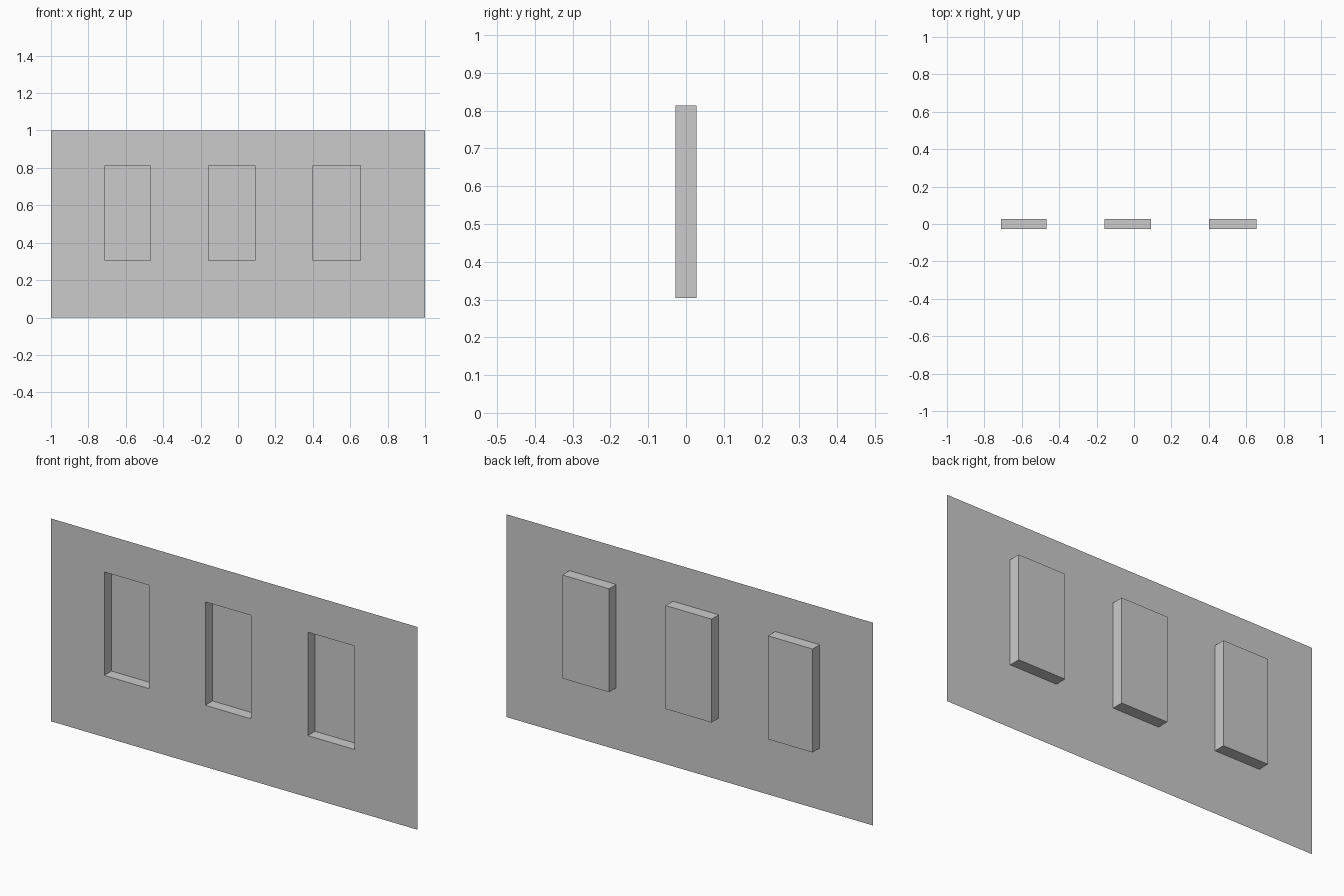
import bpy, bmesh

if "Cube" in bpy.data.objects:
    bpy.data.objects.remove(bpy.data.objects["Cube"])

FRONT, DEPTH = -0.028, 0.056
WINDOWS = [(-0.71, -0.467), (-0.159, 0.091), (0.401, 0.655)]
SILL, HEAD = 0.304, 0.814

# Thin wall sheet, split along the window edges
xs = [-1.0] + [x for w in WINDOWS for x in w] + [1.0]
zs = [0.0, SILL, HEAD, 1.0]
bm = bmesh.new()
grid = [[bm.verts.new((x, FRONT, z)) for x in xs] for z in zs]
recesses = []
for r in range(len(zs) - 1):
    for c in range(len(xs) - 1):
        face = bm.faces.new((grid[r][c], grid[r][c + 1],
                             grid[r + 1][c + 1], grid[r + 1][c]))
        if r == 1 and c % 2 == 1:
            recesses.append(face)

# Window recesses pushed out of the back of the wall
pushed = bmesh.ops.extrude_discrete_faces(bm, faces=recesses)["faces"]
bmesh.ops.translate(bm, vec=(0, DEPTH, 0),
                    verts=list({v for f in pushed for v in f.verts}))
bmesh.ops.recalc_face_normals(bm, faces=bm.faces)

# Keep the wall facing the front
bm.normal_update()
bm.faces.ensure_lookup_table()
wall_face = next(f for f in bm.faces if all(abs(v.co.y - FRONT) < 1e-5 for v in f.verts))
if wall_face.normal.y > 0:
    bmesh.ops.reverse_faces(bm, faces=bm.faces)

mesh = bpy.data.meshes.new("wall_with_windows")
bm.to_mesh(mesh)
bm.free()
wall = bpy.data.objects.new("wall_with_windows", mesh)
bpy.context.collection.objects.link(wall)
